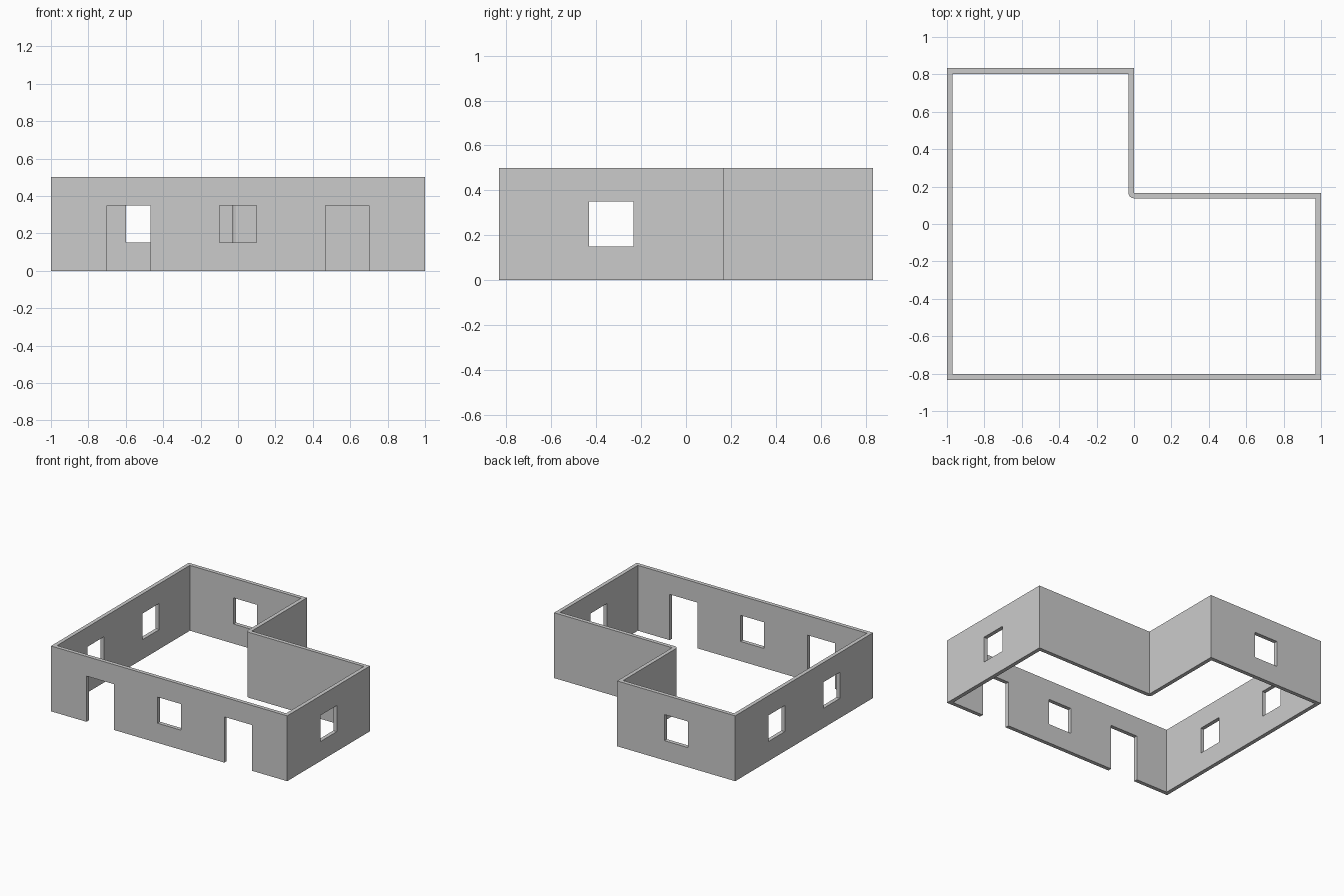
import bpy, bmesh
from math import cos, sin, pi

if "Cube" in bpy.data.objects:
    bpy.data.objects.remove(bpy.data.objects["Cube"])

T, H = 0.03, 0.5            # wall thickness and height
X, Y, S = 1.0, 0.833, 0.167  # half extents, y of the step


def finish(name, bm):
    bmesh.ops.recalc_face_normals(bm, faces=bm.faces)
    me = bpy.data.meshes.new(name)
    bm.to_mesh(me)
    bm.free()
    ob = bpy.data.objects.new(name, me)
    bpy.context.collection.objects.link(ob)
    return ob


def prism(name, points, z0, z1):
    bm = bmesh.new()
    face = bm.faces.new([bm.verts.new((x, y, z0)) for x, y in points])
    ext = bmesh.ops.extrude_face_region(bm, geom=[face], use_keep_orig=True)
    top = [v for v in ext["geom"] if isinstance(v, bmesh.types.BMVert)]
    bmesh.ops.translate(bm, verts=top, vec=(0, 0, z1 - z0))
    return finish(name, bm)


def boxes(name, items):
    bm = bmesh.new()
    for centre, size in items:
        vs = bmesh.ops.create_cube(bm, size=1)["verts"]
        bmesh.ops.scale(bm, verts=vs, vec=size)
        bmesh.ops.translate(bm, verts=vs, vec=centre)
    return finish(name, bm)


def cut(target, cutter):
    mod = target.modifiers.new("cut", "BOOLEAN")
    mod.operation, mod.solver, mod.object = "DIFFERENCE", "EXACT", cutter
    cutter.hide_render = True
    bpy.context.view_layer.objects.active = target
    bpy.ops.object.modifier_apply(modifier=mod.name)
    bpy.data.objects.remove(cutter)


# L-shaped block
walls = prism("walls", [(-X, -Y), (X, -Y), (X, S), (0, S), (0, Y), (-X, Y)], 0, H)

# Room hollow, rounded at the inward corner
arc = [(T * cos(a), S + T * sin(a)) for a in [-pi / 2 - i * pi / 8 for i in range(5)]]
room = prism("room_cutter",
             [(-X + T, -Y + T), (X - T, -Y + T), (X - T, S - T)] + arc
             + [(-T, Y - T), (-X + T, Y - T)], -0.1, H + 0.1)
cut(walls, room)

# Doors and windows
WZ, W, D = 0.25, 0.2, 0.2
openings = [((s * 0.5835, -Y, 0.125), (0.233, D, 0.45)) for s in (-1, 1)]
openings += [((x, y, WZ), (W, D, W)) for x, y in ((0, -Y), (-0.5, Y))]
openings += [((x, y, WZ), (D, W, W))
             for x, y in ((X, -0.333), (-X, -0.333), (-X, 0.333))]
cut(walls, boxes("opening_cutter", openings))
